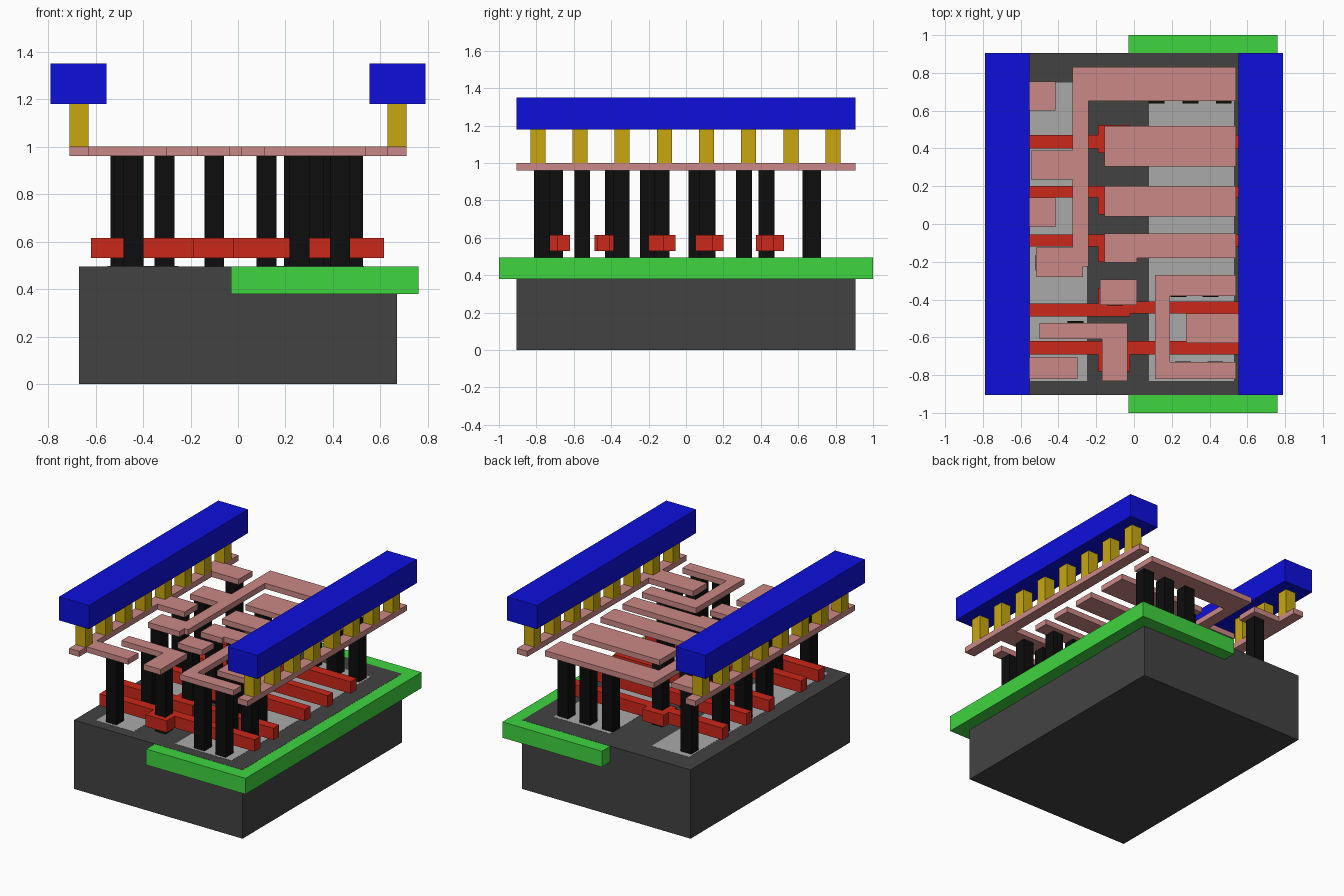
import bpy, bmesh

if "Cube" in bpy.data.objects:
    bpy.data.objects.remove(bpy.data.objects["Cube"])


def material(name, rgb):
    m = bpy.data.materials.new(name)
    m.diffuse_color = (*rgb, 1)
    m.use_nodes = True
    m.node_tree.nodes["Principled BSDF"].inputs["Base Color"].default_value = m.diffuse_color
    return m


DARK = material("dark_grey", (0.055, 0.055, 0.055))
LIGHT = material("light_grey", (0.4, 0.4, 0.4))
GREEN = material("green", (0.05, 0.66, 0.05))
RED = material("red", (0.6, 0.02, 0.01))
BLACK = material("black", (0.004, 0.004, 0.004))
PINK = material("pink", (0.6, 0.25, 0.24))
YELLOW = material("yellow", (0.58, 0.39, 0.005))
BLUE = material("blue", (0.004, 0.005, 0.72))


def prism(name, outline, z0, z1, mat):
    """Extrude a flat xy outline from z0 up to z1."""
    bm = bmesh.new()
    base = bm.faces.new([bm.verts.new((x, y, z0)) for x, y in outline])
    top = bmesh.ops.extrude_face_region(bm, geom=[base])["geom"]
    bmesh.ops.translate(bm, vec=(0, 0, z1 - z0),
                        verts=[v for v in top if isinstance(v, bmesh.types.BMVert)])
    bmesh.ops.recalc_face_normals(bm, faces=bm.faces)
    mesh = bpy.data.meshes.new(name)
    bm.to_mesh(mesh)
    bm.free()
    mesh.materials.append(mat)
    obj = bpy.data.objects.new(name, mesh)
    bpy.context.collection.objects.link(obj)


def rect(x0, x1, y0, y1):
    return [(x0, y0), (x1, y0), (x1, y1), (x0, y1)]


def comb(inner, outer, y_end, teeth):
    """Rail outline with teeth (y0, y1, tip_x) growing from its inner edge."""
    pts = [(outer, y_end), (outer, -y_end), (inner, -y_end)]
    for y0, y1, tip in teeth:
        pts += [(inner, y0), (tip, y0), (tip, y1), (inner, y1)]
    return pts + [(inner, y_end)]


# Layer heights
TOP, METAL0, METAL1 = 0.495, 0.96, 1.0
Y = 0.905

# Substrate, well and diffusion regions (tops a hair apart to stay clean)
prism("substrate", rect(-0.67, 0.67, -Y, Y), 0, TOP, DARK)
prism("well", rect(-0.03, 0.76, -1, 1), 0.38, TOP - 0.001, GREEN)
prism("left_diffusion", rect(-0.55, -0.25, -0.83, 0.75), 0.44, TOP + 0.001, LIGHT)
prism("right_diffusion", rect(0.08, 0.53, -0.83, 0.75), 0.44, TOP + 0.001, LIGHT)

# Red gate lines: a thin strip with a wider contact pad in the middle
# (left strip y0, y1, right strip y0, y1, pad y0, y1)
gates = [
    (0.40, 0.47, 0.40, 0.47, 0.375, 0.525),
    (0.14, 0.20, 0.14, 0.20, 0.05, 0.20),
    (-0.12, -0.055, -0.12, -0.055, -0.20, -0.055),
    (-0.49, -0.42, -0.475, -0.41, -0.49, -0.34),
    (-0.69, -0.62, -0.69, -0.62, -0.78, -0.62),
]
for i, (l0, l1, r0, r1, p0, p1) in enumerate(gates):
    a, b = -0.19, -0.02
    raw = [(-0.62, l0), (a, l0), (a, p0), (b, p0), (b, r0), (0.615, r0),
           (0.615, r1), (b, r1), (b, p1), (a, p1), (a, l1), (-0.62, l1)]
    pts = [p for k, p in enumerate(raw) if p != raw[k - 1]]
    prism(f"gate_line_{i + 1}", pts, 0.53, 0.615, RED)

# Black contact posts
posts = [
    (-0.495, 0.665), (-0.495, 0.31), (-0.495, 0.055), (-0.48, -0.205),
    (-0.31, -0.555), (-0.44, -0.77),
    (-0.10, 0.43), (-0.10, 0.115), (-0.10, -0.13), (-0.10, -0.39), (-0.10, -0.70),
    (0.12, 0.68), (0.30, 0.68), (0.475, 0.68),
    (0.235, -0.345), (0.405, -0.345), (0.32, -0.555), (0.485, -0.555),
    (0.26, -0.77), (0.43, -0.77),
]
for i, (x, y) in enumerate(posts):
    prism(f"contact_post_{i + 1}", rect(x - 0.042, x + 0.042, y - 0.042, y + 0.042),
          TOP, METAL0, BLACK)

# Pink wiring layer
wiring = {
    "left_rail": comb(-0.63, -0.71, Y, [(-0.82, -0.705, -0.30),
                                        (-0.015, 0.14, -0.415), (0.60, 0.755, -0.415)]),
    "right_rail": comb(0.63, 0.71, Y, [(-0.63, -0.475, 0.275)]),
    "output_wire": [(-0.325, 0.83), (-0.325, 0.39), (-0.545, 0.39), (-0.545, 0.235),
                    (-0.325, 0.235), (-0.325, -0.125), (-0.52, -0.125), (-0.52, -0.28),
                    (-0.27, -0.28), (-0.27, -0.225), (-0.24, -0.225), (-0.24, 0.65),
                    (0.54, 0.65), (0.54, 0.83)],
    "input_wire_1": rect(-0.155, 0.54, 0.305, 0.52),
    "input_wire_2": rect(-0.155, 0.54, 0.04, 0.20),
    "input_wire_3": [(-0.155, -0.205), (0.015, -0.205), (0.015, -0.18),
                     (0.54, -0.18), (0.54, -0.05), (-0.155, -0.05)],
    "small_wire_pad": rect(-0.18, 0.015, -0.43, -0.295),
    "hooked_wire": [(-0.50, -0.61), (-0.17, -0.61), (-0.17, -0.83), (-0.035, -0.83),
                    (-0.035, -0.525), (-0.50, -0.525)],
    "bracket_wire": [(0.11, -0.82), (0.54, -0.82), (0.54, -0.73), (0.19, -0.73),
                     (0.19, -0.38), (0.54, -0.38), (0.54, -0.27), (0.11, -0.27)],
}
for name, outline in wiring.items():
    prism(name, outline, METAL0, METAL1, PINK)

# Blue power bars on yellow posts, mirrored left and right
for side, s in (("left", -1), ("right", 1)):
    prism(f"{side}_power_bar", rect(s * 0.553, s * 0.79, -Y, Y), 1.18, 1.35, BLUE)
    for k in range(8):
        y = -0.7925 + 0.2255 * k
        prism(f"{side}_via_{k + 1}", rect(s * 0.63, s * 0.71, y - 0.04, y + 0.04),
              METAL1, 1.18, YELLOW)
